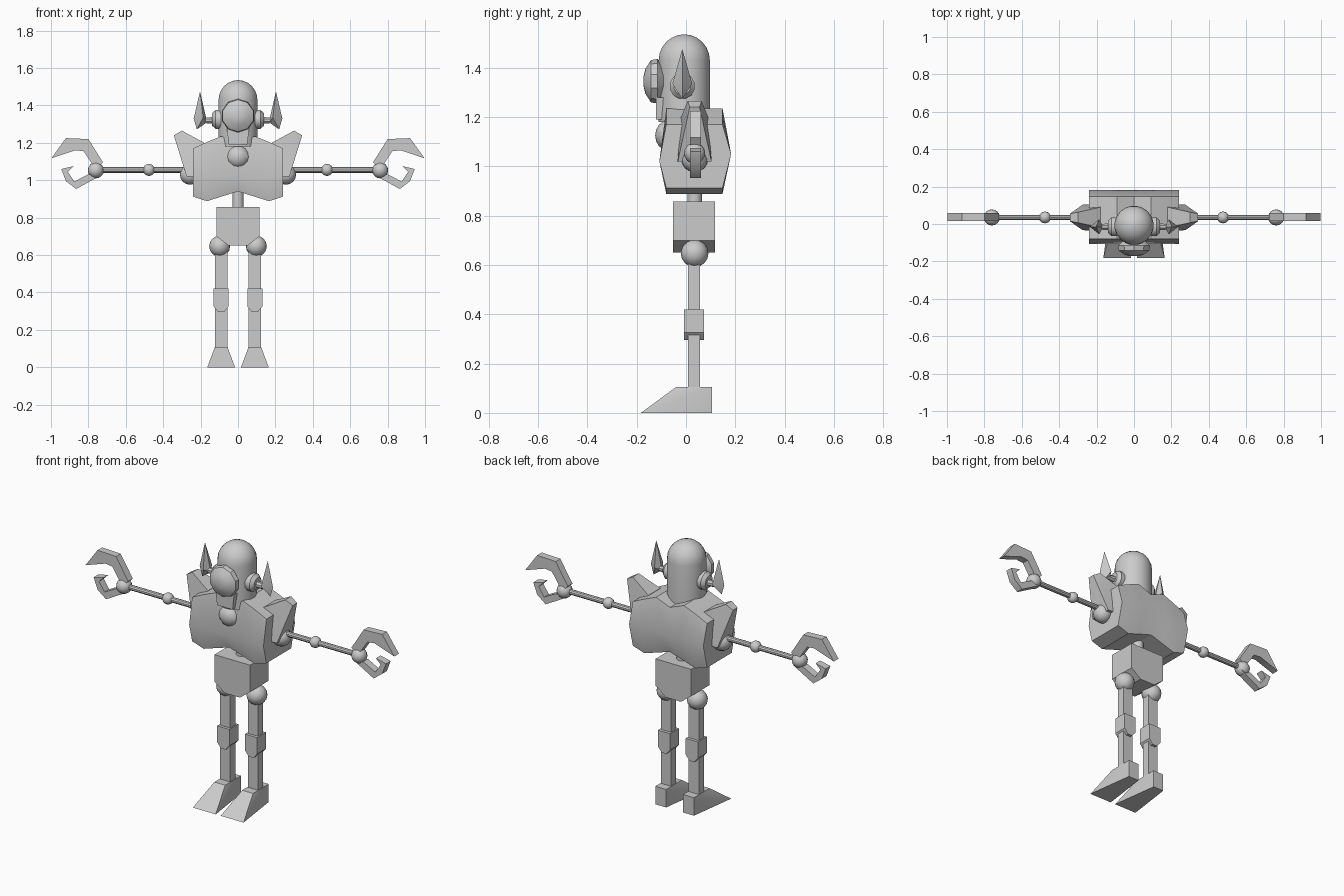
import bpy, bmesh, math
from mathutils import Matrix, Vector

if "Cube" in bpy.data.objects:
    bpy.data.objects.remove(bpy.data.objects["Cube"])

grey = bpy.data.materials.new("light grey")
grey.diffuse_color = (0.6, 0.6, 0.6, 1)
grey.use_nodes = True
grey.node_tree.nodes["Principled BSDF"].inputs["Base Color"].default_value = grey.diffuse_color
YC = 0.035  # depth of the limbs' centre line


def finish(name, bm):
    bmesh.ops.recalc_face_normals(bm, faces=bm.faces)
    me = bpy.data.meshes.new(name)
    bm.to_mesh(me)
    bm.free()
    me.materials.append(grey)
    ob = bpy.data.objects.new(name, me)
    bpy.context.collection.objects.link(ob)


def loft(name, rings):
    """Skin equal-length rings of points and cap both ends."""
    bm = bmesh.new()
    vs = [[bm.verts.new(p) for p in r] for r in rings]
    n = len(vs[0])
    for a, b in zip(vs, vs[1:]):
        for i in range(n):
            j = (i + 1) % n
            bm.faces.new((a[i], a[j], b[j], b[i]))
    bm.faces.new(vs[0])
    bm.faces.new(vs[-1][::-1])
    finish(name, bm)


def prism(name, pts, y0, y1):
    loft(name, [[(x, y, z) for x, z in pts] for y in (y0, y1)])


def ball(name, c, r, seg=16, rings=8):
    r = Vector(r) if isinstance(r, tuple) else Vector((r, r, r))
    bm = bmesh.new()
    bmesh.ops.create_uvsphere(bm, u_segments=seg, v_segments=rings, radius=1,
                              matrix=Matrix.Translation(c) @ Matrix.Diagonal((*r, 1)))
    finish(name, bm)


def turned(name, prof, axis, c, n=16):
    """Round part: (position, radius) pairs along an axis through c."""
    rings = []
    for t, r in prof:
        ring = []
        for i in range(n):
            a = 2 * math.pi * (i + 0.5) / n
            u, v = r * math.cos(a), r * math.sin(a)
            p = {"x": (t, u, v), "y": (u, t, v), "z": (u, v, t)}[axis]
            ring.append(Vector(p) + Vector(c))
        rings.append(ring)
    loft(name, rings)


def hull(name, pts):
    bm = bmesh.new()
    for p in pts:
        bm.verts.new(p)
    bmesh.ops.convex_hull(bm, input=bm.verts)
    finish(name, bm)


# Torso: bulged side profile swept across the width, arched below and dipped above
stations = [(-.24, 1.17, .912), (-.165, 1.205, .888), (-.09, 1.235, .912), (0, 1.20, .94),
            (.09, 1.235, .912), (.165, 1.205, .888), (.24, 1.17, .912)]
loft("torso", [[(x, -.08, zt), (x, -.108, 1.02), (x, -.08, zb),
                (x, .148, zb), (x, .183, 1.05), (x, .148, zt)] for x, zt, zb in stations])
ball("chest_ball", (0, -.075, 1.125), (.062, .05, .06), 12, 8)

# Head: cylinder with a domed top
dome = [(1.43 + .105 * math.sin(a), .105 * math.cos(a))
        for a in [math.radians(15 * k) for k in range(6)]]
turned("head", [(1.18, .105)] + dome + [(1.535, .004)], "z", (0, -.007, 0), 20)
prism("jaw", [(-.05, 1.19), (.05, 1.19), (.06, 1.28), (-.06, 1.28)], -.122, -.05)
turned("face_disc", [(-.172, .02), (-.165, .05), (-.142, .086), (-.115, .09), (-.04, .005)],
       "y", (0, 0, 1.345), 10)

# Waist and pelvis
turned("waist", [(.84, .03), (.96, .03)], "z", (0, YC, 0), 12)
prism("pelvis", [(-.115, .857), (.115, .857), (.115, .70), (.05, .65), (-.05, .65), (-.115, .70)],
      -.053, .117)

upper_claw = [(.722, 1.096), (.80, 1.22), (.92, 1.225), (.998, 1.117), (.87, 1.16), (.825, 1.155),
              (.775, 1.08), (.745, 1.07)]
lower_claw = [(.735, 1.025), (.865, .953), (.92, .995), (.945, 1.06), (.88, 1.075), (.91, 1.045),
              (.875, .993), (.80, 1.032)]

for side, s in (("left", -1), ("right", 1)):
    # Ears and horns
    turned(side + "_ear", [(s * .09, .052), (s * .12, .052), (s * .138, .035)], "x",
           (0, -.015, 1.325), 12)
    turned(side + "_horn_peg", [(s * .13, .02), (s * .20, .014)], "x", (0, -.015, 1.32), 8)
    hull(side + "_horn", [(s * x, y - .015, z) for x, y, z in
                          [(.203, 0, 1.475), (.237, 0, 1.33), (.186, .04, 1.335),
                           (.186, -.04, 1.335), (.165, 0, 1.31), (.22, 0, 1.272)]])

    # Shoulder pad: slanted block, thinner towards its outer top edge
    pad = [(.18, 1.20, .055), (.30, 1.265, .028), (.343, 1.24, .02), (.275, 1.02, .068),
           (.22, 1.02, .07)]
    hull(side + "_shoulder_pad", [(s * x, YC + d * w, z) for x, z, w in pad for d in (-1, 1)])

    # Arm
    ball(side + "_shoulder", (s * .257, YC, 1.03), .054)
    turned(side + "_arm", [(s * .26, .015), (s * .76, .015)], "x", (0, YC, 1.055), 10)
    ball(side + "_elbow", (s * .476, YC, 1.055), .032, 12, 8)
    ball(side + "_wrist", (s * .76, YC, 1.053), .043)
    for nm, pts in (("_upper_claw", upper_claw), ("_lower_claw", lower_claw)):
        prism(side + nm, [(s * x, z) for x, z in pts], .017, .06)

    # Leg
    cx = s * .09
    ball(side + "_hip", (s * .098, YC, .647), .056)
    prism(side + "_leg", [(cx - .033, .08), (cx + .033, .08), (cx + .033, .64), (cx - .033, .64)],
          .009, .057)
    prism(side + "_knee", [(cx - .04, .42), (cx + .04, .42), (cx + .04, .325), (cx + .015, .295),
                           (cx - .015, .295), (cx - .04, .325)], -.008, .074)
    foot = [(.035, -.04, .105), (.035, .105, .105), (.035, .105, 0), (.074, -.183, 0)]
    hull(side + "_foot", [(cx + d * w, y, z) for w, y, z in foot for d in (-1, 1)])

# Smooth the round parts, keep edges sharp
for ob in bpy.context.collection.objects:
    ob.select_set(True)
    bpy.context.view_layer.objects.active = ob
bpy.ops.object.shade_smooth_by_angle(angle=math.radians(32))
